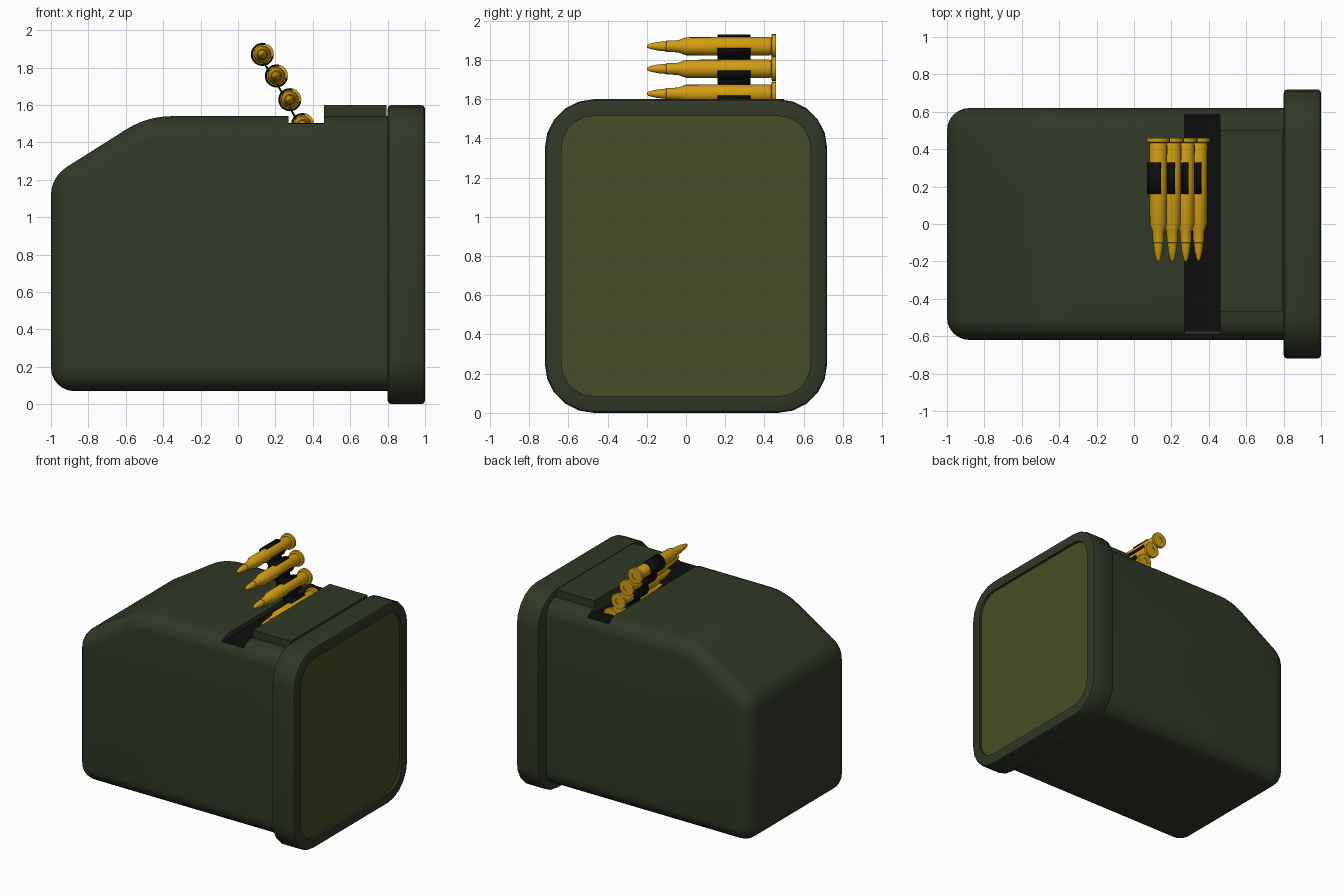
import bpy, bmesh, math
from mathutils import Vector

if "Cube" in bpy.data.objects:
    bpy.data.objects.remove(bpy.data.objects["Cube"])


def material(name, rgb):
    m = bpy.data.materials.new(name)
    m.diffuse_color = (*rgb, 1)
    m.use_nodes = True
    m.node_tree.nodes["Principled BSDF"].inputs["Base Color"].default_value = m.diffuse_color
    return m


GREEN = material("dark green", (0.030, 0.040, 0.020))
OLIVE = material("olive panel", (0.062, 0.074, 0.018))
BRASS = material("brass", (0.65, 0.34, 0.007))
BLACK = material("black", (0.004, 0.004, 0.004))


def finish(name, bm, mats, angle=35):
    bmesh.ops.recalc_face_normals(bm, faces=bm.faces[:])
    me = bpy.data.meshes.new(name)
    bm.to_mesh(me)
    bm.free()
    ob = bpy.data.objects.new(name, me)
    bpy.context.collection.objects.link(ob)
    for m in mats:
        me.materials.append(m)
    smooth(ob, angle)
    return ob


def smooth(ob, angle):
    bpy.ops.object.select_all(action='DESELECT')
    ob.select_set(True)
    bpy.context.view_layer.objects.active = ob
    bpy.ops.object.shade_smooth_by_angle(angle=math.radians(angle))


def box(name, lo, hi, mat):
    bm = bmesh.new()
    bmesh.ops.create_cube(bm, size=1)
    for v in bm.verts:
        v.co = [lo[i] + (v.co[i] + 0.5) * (hi[i] - lo[i]) for i in range(3)]
    return finish(name, bm, [mat])


def bridge(bm, loops):
    for a, b in zip(loops, loops[1:]):
        n = len(a)
        for i in range(n):
            bm.faces.new((a[i], a[(i + 1) % n], b[(i + 1) % n], b[i]))


def loft(corners, levels, place, segs):
    """Filleted outline (x, y, radius), repeated at each (inset, height)."""
    arcs = []
    n = len(corners)
    for i, (x, y, r) in enumerate(corners):
        p = Vector((x, y))
        e1 = (p - Vector(corners[i - 1][:2])).normalized()
        e2 = (Vector(corners[(i + 1) % n][:2]) - p).normalized()
        n1, n2 = Vector((e1.y, -e1.x)), Vector((e2.y, -e2.x))
        c = p - (n1 + n2) * (r / (1 + n1.dot(n2)))
        arcs += [(c, n1.slerp(n2, k / segs), r) for k in range(segs + 1)]
    bm = bmesh.new()
    loops = []
    for d, h in levels:
        loops.append([bm.verts.new(place(*(c + nn * (r - d)), h)) for c, nn, r in arcs])
    bridge(bm, loops)
    bm.faces.new(loops[0])
    return bm, bm.faces.new(loops[-1])


# Main box: side profile with sloped nose, rounded along both sides
R = 0.12
rim = [(R * (1 - math.sin(a)), -0.62 + R * (1 - math.cos(a)))
       for a in (math.radians(15 * k) for k in range(7))]
levels = rim + [(d, -h) for d, h in reversed(rim)]
profile = [(-1, 0.07, 0.125), (0.95, 0.07, 0.125), (0.95, 1.54, 0.125),
           (-0.485, 1.54, 0.45), (-1, 1.215, 0.18)]
bm, _ = loft(profile, levels, lambda u, v, h: (u, h, v), 6)
body = finish("ammo_box_body", bm, [GREEN])

# Feed slot cut across the top, with a black floor
cutter = box("slot_cutter", (0.27, -1, 1.5), (0.46, 1, 1.8), GREEN)
cutter.hide_render = True
mod = body.modifiers.new("slot", 'BOOLEAN')
mod.operation, mod.object, mod.solver = 'DIFFERENCE', cutter, 'EXACT'
bpy.context.view_layer.objects.active = body
bpy.ops.object.modifier_apply(modifier=mod.name)
bpy.data.objects.remove(cutter)
smooth(body, 35)
box("slot_floor", (0.27, -0.575, 1.496), (0.46, 0.585, 1.503), BLACK)

# Raised plate between slot and end cap
box("raised_plate", (0.46, -0.47, 1.5), (0.795, 0.5, 1.6), GREEN)

# End cap with recessed olive panel
cap = [(-0.72, 0, 0.25), (0.72, 0, 0.25), (0.72, 1.6, 0.25), (-0.72, 1.6, 0.25)]
cap_levels = [(0.02, 0.8), (0.006, 0.806), (0, 0.82), (0, 0.98), (0.006, 0.994),
              (0.02, 1.0), (0.085, 1.0), (0.085, 0.98)]
bm, panel = loft(cap, cap_levels, lambda u, v, h: (h, u, v), 5)
panel.material_index = 1
finish("end_cap", bm, [GREEN, OLIVE])

# Cartridges: lathe profile of (radius, y) from base to tip
LATHE = [(0.025, 0.455), (0.025, 0.46), (0.062, 0.46), (0.062, 0.438), (0.044, 0.434),
         (0.048, 0.42), (0.046, 0.0), (0.031, -0.04), (0.029, -0.1), (0.026, -0.102),
         (0.022, -0.145), (0.013, -0.185), (0.005, -0.2)]
CENTRES = [(0.13, 1.87), (0.205, 1.755), (0.277, 1.628), (0.345, 1.495)]


def cartridge(i, cx, cz):
    bm = bmesh.new()
    loops = []
    for r, y in LATHE:
        loops.append([bm.verts.new((cx + r * math.cos(a), y, cz + r * math.sin(a)))
                      for a in (math.tau * k / 20 for k in range(20))])
    bridge(bm, loops)
    bm.faces.new(loops[0])
    bm.faces.new(loops[-1])
    finish(f"cartridge_{i}", bm, [BRASS])


# Belt links: open clip round each cartridge plus a strip to the next one
def strip(bm, pts, y0=0.16, y1=0.33):
    rows = [(bm.verts.new((x, y0, z)), bm.verts.new((x, y1, z))) for x, z in pts]
    for (a, b), (c, d) in zip(rows, rows[1:]):
        bm.faces.new((a, b, d, c))


def link(i, cx, cz):
    bm = bmesh.new()
    arc = [math.radians(75 + 275 * k / 16) for k in range(17)]
    strip(bm, [(cx + 0.056 * math.cos(a), cz + 0.056 * math.sin(a)) for a in arc])
    if i + 1 < len(CENTRES):
        nx, nz = CENTRES[i + 1]
        strip(bm, [(cx - 0.01, cz - 0.02), (nx - 0.02, nz)])
    ob = finish(f"belt_link_{i}", bm, [BLACK])
    s = ob.modifiers.new("thickness", 'SOLIDIFY')
    s.thickness, s.offset = 0.01, 0


for i, (cx, cz) in enumerate(CENTRES):
    cartridge(i, cx, cz)
    link(i, cx, cz)
